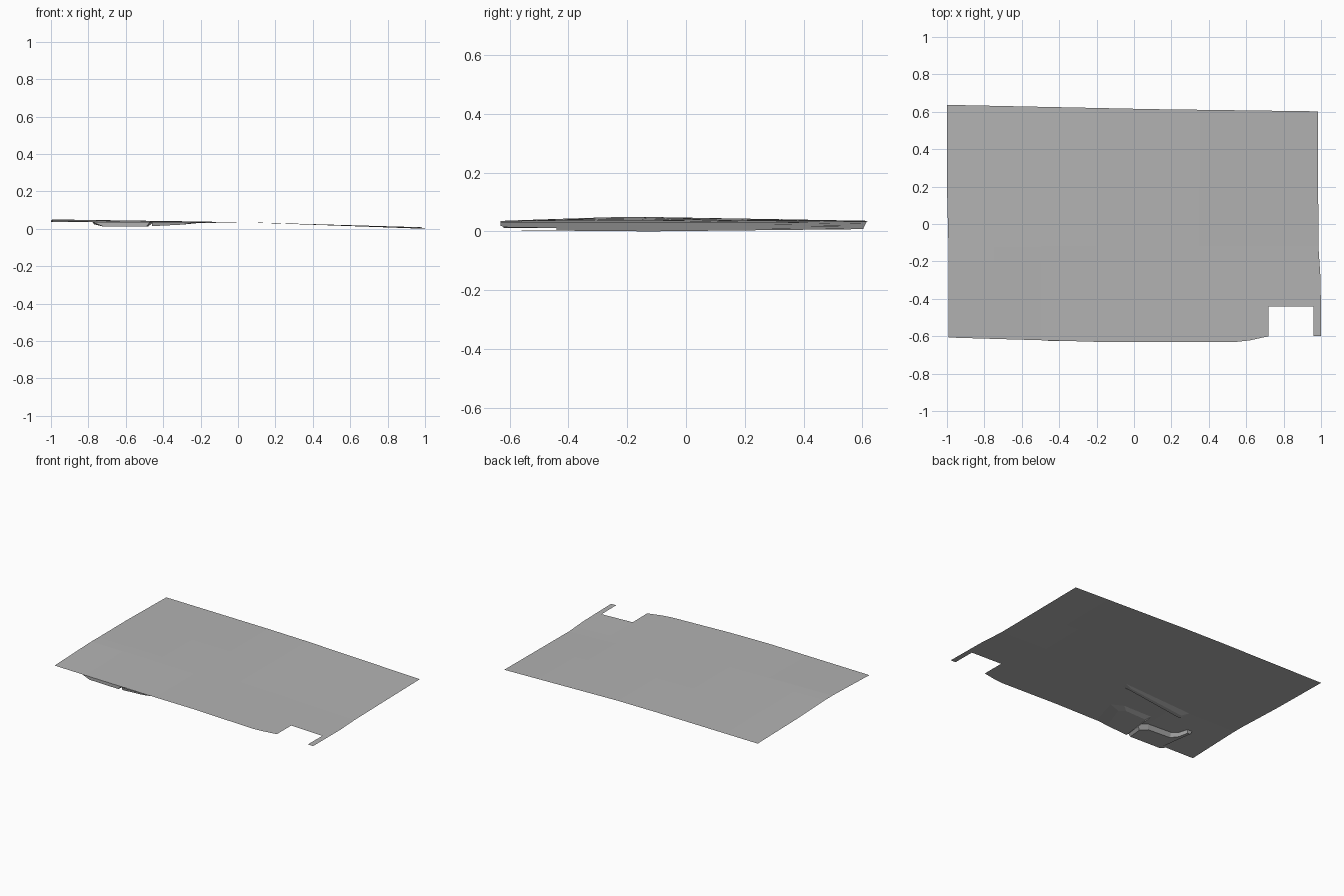
import bpy, bmesh

if "Cube" in bpy.data.objects:
    bpy.data.objects.remove(bpy.data.objects["Cube"])

grey = bpy.data.materials.new("panel grey")
grey.diffuse_color = (0.45, 0.45, 0.45, 1)
grey.use_nodes = True
grey.node_tree.nodes["Principled BSDF"].inputs["Base Color"].default_value = grey.diffuse_color


def interp(pts, t):
    """Piecewise linear lookup in a list of (key, value)."""
    for (a, va), (b, vb) in zip(pts, pts[1:]):
        if t <= b:
            return va + (vb - va) * max(0, t - a) / (b - a)
    return pts[-1][1]


# Height profiles along the left, middle and right of the panel
LEFT = [(-.64, .036), (-.22, .050), (-.16, .050), (.64, .036)]
RIGHT = [(-.64, .005), (-.12, .000), (.64, .008)]


def height(x, y):
    mid = .036
    end = interp(LEFT if x < 0 else RIGHT, y)
    return mid + (end - mid) * abs(x)


def make(name, bm):
    me = bpy.data.meshes.new(name)
    bm.to_mesh(me)
    bm.free()
    me.materials.append(grey)
    ob = bpy.data.objects.new(name, me)
    bpy.context.collection.objects.link(ob)
    return ob


# Main sheet, with a notch in its front right corner
XS = [-1, -.75, -.5, -.2, .1, .35, .55, .62, .72, .96, 1]
YS = [None, -.44, -.3, -.2, -.12, .2, None]
FRONT = [(-1, -.607), (-.2, -.63), (.55, -.63), (.62, -.622), (.72, -.6), (1, -.6)]
BACK = [(-1, .637), (.1, .614), (1, .602)]
RIM = [(-.64, 1.0), (-.3, .998), (-.12, .986), (.64, .983)]

bm = bmesh.new()
grid = []
for j, yy in enumerate(YS):
    row = []
    for x in XS:
        y = yy if yy is not None else interp(FRONT if j == 0 else BACK, x)
        px = interp(RIM, y) if x == 1 else x
        if x == -1 and y < 0:
            px = -.992
        row.append(bm.verts.new((px, y, height(px, y))))
    grid.append(row)
notch = XS.index(.72)
for j in range(len(YS) - 1):
    for i in range(len(XS) - 1):
        if not (j == 0 and i == notch):
            bm.faces.new((grid[j][i], grid[j][i + 1], grid[j + 1][i + 1], grid[j + 1][i]))
make("panel_sheet", bm)


def hanging(name, upper, lower, drop):
    """Shallow shell under the sheet; outlines run counter-clockwise."""
    bm = bmesh.new()
    a = [bm.verts.new((x, y, height(x, y) - .001)) for x, y in upper]
    b = [bm.verts.new((x, y, z)) for (x, y), z in zip(lower, drop)]
    n = len(a)
    for i in range(n):
        k = (i + 1) % n
        bm.faces.new((a[i], b[i], b[k], a[k]))
    bm.faces.new(b[::-1])
    make(name, bm)


# Stepped armrest shell below the front left
hanging("armrest_shell",
        [(-.78, -.61), (-.47, -.62), (-.45, -.50), (-.50, -.46), (-.68, -.45), (-.72, -.42), (-.74, -.36), (-.78, -.36)],
        [(-.72, -.61), (-.49, -.62), (-.48, -.52), (-.52, -.48), (-.69, -.47), (-.73, -.43), (-.75, -.37), (-.77, -.37)],
        [.012, .012, .012, .012, .013, .018, .024, .024])

# Shallow ramp running on toward the middle
hanging("armrest_ramp",
        [(-.46, -.625), (-.22, -.625), (-.16, -.42), (-.24, -.38), (-.46, -.38)],
        [(-.46, -.62), (-.30, -.62), (-.24, -.44), (-.28, -.41), (-.44, -.41)],
        [.014, .022, .028, .027, .024])

# Long rib along the crease
hanging("crease_rib",
        [(-.62, -.27), (-.07, -.20), (-.07, -.16), (-.62, -.20)],
        [(-.58, -.26), (-.12, -.20), (-.12, -.18), (-.58, -.23)],
        [.026, .032, .032, .026])

# Narrow trim strip on the top face
bm = bmesh.new()
top = [(-.762, .15), (-.752, .15), (-.748, .38), (-.758, .38)]
vs = [bm.verts.new((x, y, height(x, y) + .0015)) for x, y in top]
bm.faces.new(vs)
make("trim_strip", bm)
